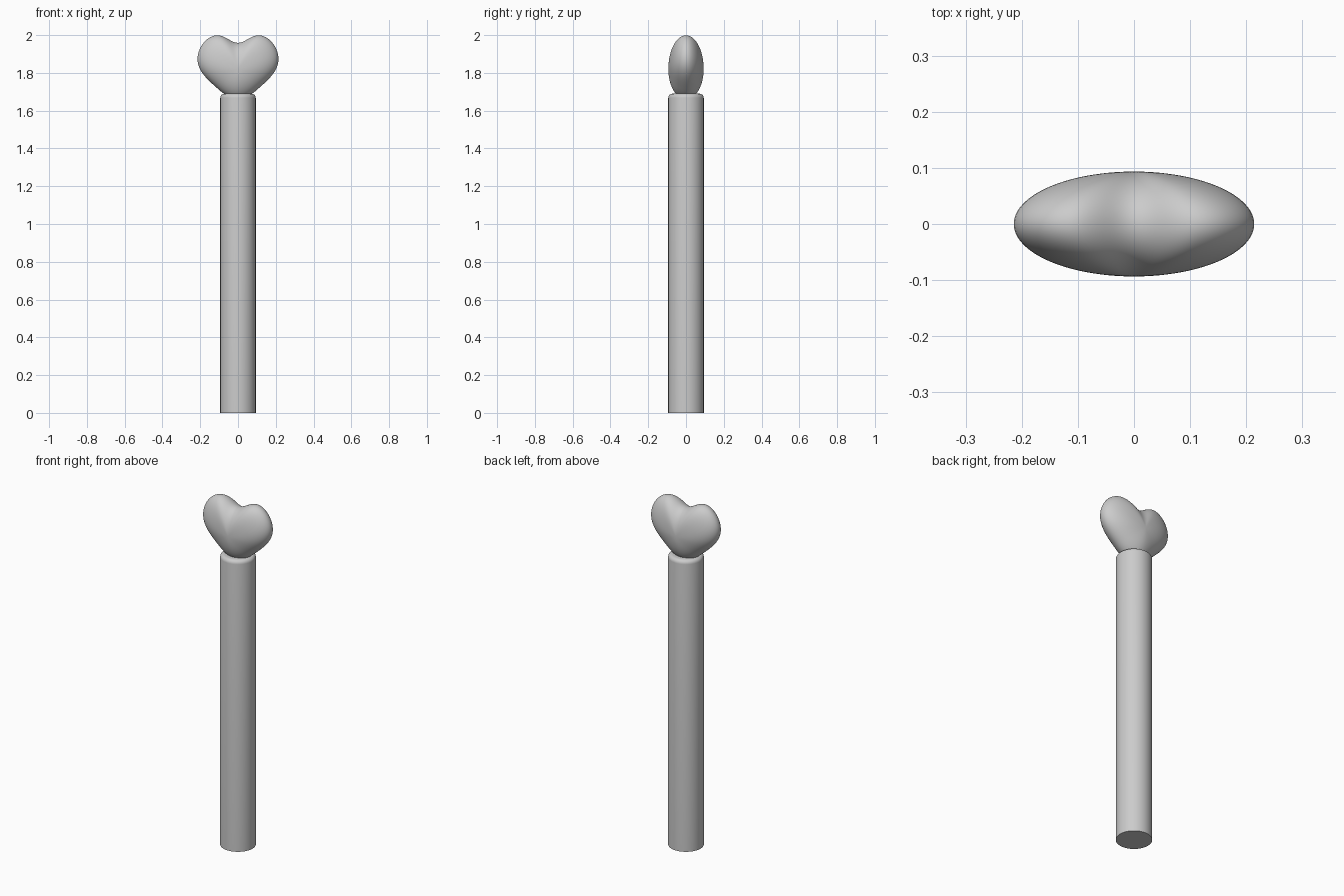
import bpy, bmesh, math

default = bpy.data.objects.get("Cube")
if default:
    bpy.data.objects.remove(default, do_unlink=True)

grey = bpy.data.materials.new("plain_grey")
grey.use_nodes = True
colour = (0.6, 0.6, 0.6, 1)
grey.diffuse_color = colour
grey.node_tree.nodes["Principled BSDF"].inputs["Base Color"].default_value = colour


def finish(name, bm):
    bmesh.ops.recalc_face_normals(bm, faces=bm.faces)
    mesh = bpy.data.meshes.new(name)
    bm.to_mesh(mesh)
    bm.free()
    mesh.materials.append(grey)
    obj = bpy.data.objects.new(name, mesh)
    bpy.context.collection.objects.link(obj)
    bpy.ops.object.select_all(action='DESELECT')
    obj.select_set(True)
    bpy.context.view_layer.objects.active = obj
    return obj


def skin(bm, rings, first, last):
    """Join closed rings of vertices, ending in a pole at each end."""
    count = len(rings[0])
    for i in range(count):
        j = (i + 1) % count
        bm.faces.new((first, rings[0][i], rings[0][j]))
        bm.faces.new((last, rings[-1][j], rings[-1][i]))
        for a, b in zip(rings, rings[1:]):
            bm.faces.new((a[i], b[i], b[j], a[j]))


# Shaft: lathed cylinder with a softly rounded top rim
RADIUS, TOP, ROUND, SIDES = 0.094, 1.69, 0.022, 64
profile = [(RADIUS, 0)]
for k in range(7):
    a = k / 6 * math.pi / 2
    profile.append((RADIUS - ROUND + ROUND * math.cos(a), TOP - ROUND + ROUND * math.sin(a)))
bm = bmesh.new()
rings = [[bm.verts.new((r * math.cos(2 * math.pi * i / SIDES),
                        r * math.sin(2 * math.pi * i / SIDES), z))
          for i in range(SIDES)] for r, z in profile]
skin(bm, rings, bm.verts.new((0, 0, 0)), bm.verts.new((0, 0, TOP)))
finish("shaft", bm)
bpy.ops.object.shade_smooth_by_angle(angle=math.radians(40))

# Heart: outline shrunk towards its middle and swollen front and back
half = [(0, 1.957), (0.03, 1.966), (0.06, 1.985), (0.09, 1.999), (0.12, 2.002),
        (0.16, 1.987), (0.2, 1.944), (0.222, 1.88), (0.206, 1.815), (0.16, 1.762),
        (0.115, 1.722), (0.08, 1.691), (0.04, 1.665), (0, 1.655)]
outline = half + [(-x, z) for x, z in half[-2:0:-1]]
MIDDLE, DEPTH, STEPS = 1.82, 0.094, 16
bm = bmesh.new()
rings = []
for k in range(1, STEPS):
    a = math.pi * k / STEPS
    t, y = math.sin(a), -DEPTH * math.cos(a)
    rings.append([bm.verts.new((x * t, y, MIDDLE + (z - MIDDLE) * t)) for x, z in outline])
skin(bm, rings, bm.verts.new((0, -DEPTH, MIDDLE)), bm.verts.new((0, DEPTH, MIDDLE)))
heart = finish("heart_top", bm)
smooth = heart.modifiers.new("smooth", 'SUBSURF')
smooth.levels = smooth.render_levels = 2
bpy.ops.object.shade_smooth()
